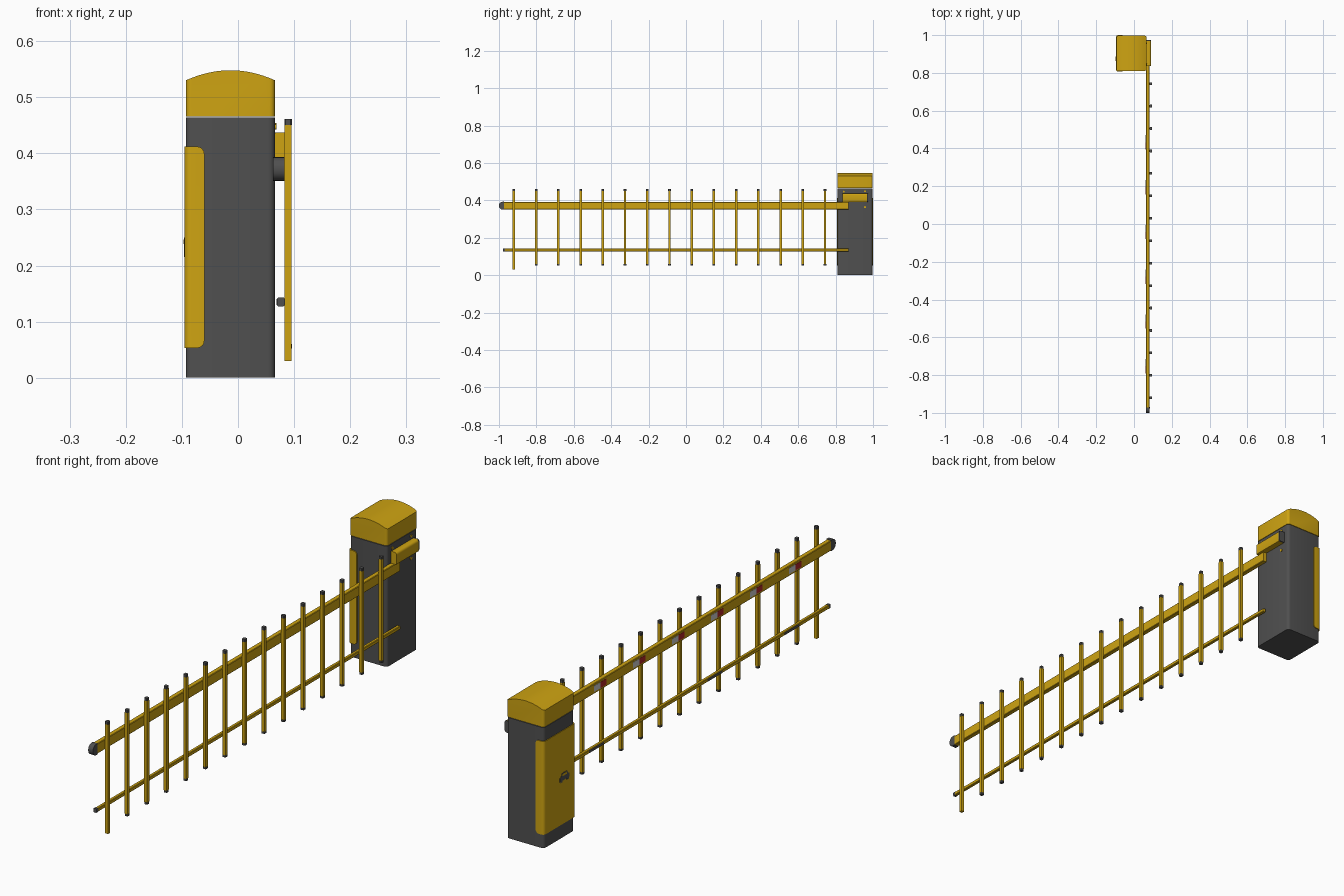
import bpy, bmesh, math
from mathutils import Vector

if "Cube" in bpy.data.objects:
    bpy.data.objects.remove(bpy.data.objects["Cube"], do_unlink=True)


def material(name, r, g, b):
    m = bpy.data.materials.new(name)
    m.diffuse_color = (r, g, b, 1)
    m.use_nodes = True
    m.node_tree.nodes["Principled BSDF"].inputs["Base Color"].default_value = (r, g, b, 1)
    return m


YELLOW = material("golden yellow", 0.62, 0.37, 0.006)
DARK = material("dark grey", 0.08, 0.08, 0.08)
WHITE = material("light grey", 0.6, 0.6, 0.6)
RED = material("red", 0.45, 0.02, 0.02)


def finish(bm, name, mat):
    bmesh.ops.recalc_face_normals(bm, faces=bm.faces)
    mesh = bpy.data.meshes.new(name)
    bm.to_mesh(mesh)
    bm.free()
    mesh.materials.append(mat)
    ob = bpy.data.objects.new(name, mesh)
    bpy.context.collection.objects.link(ob)
    bpy.ops.object.select_all(action="DESELECT")
    ob.select_set(True)
    bpy.context.view_layer.objects.active = ob
    bpy.ops.object.shade_smooth_by_angle(angle=math.radians(35))
    return ob


def round_edges(bm, rule, radius, segments):
    """Bevel the edges whose direction axis and midpoint satisfy the rule."""
    chosen = []
    for e in bm.edges:
        d = e.verts[1].co - e.verts[0].co
        axis = max(range(3), key=lambda i: abs(d[i]))
        if rule("xyz"[axis], (e.verts[0].co + e.verts[1].co) / 2):
            chosen.append(e)
    bmesh.ops.bevel(bm, geom=chosen, offset=radius, segments=segments,
                    profile=0.5, affect="EDGES", clamp_overlap=True)


def box(name, mat, x, y, z, rounding=()):
    """Box from three ranges, with a list of (rule, radius, segments) bevels."""
    bm = bmesh.new()
    bmesh.ops.create_cube(bm, size=1)
    for v in bm.verts:
        v.co = Vector([r[0] if c < 0 else r[1] for c, r in zip(v.co, (x, y, z))])
    for rule, radius, segments in rounding:
        round_edges(bm, rule, radius, segments)
    return finish(bm, name, mat)


def prism(name, mat, points, offset, place, rounding=()):
    """Extrude a flat outline; place maps each 2D point to 3D."""
    bm = bmesh.new()
    face = bm.faces.new([bm.verts.new(place(*p)) for p in points])
    grown = bmesh.ops.extrude_face_region(bm, geom=[face])["geom"]
    bmesh.ops.translate(bm, vec=offset,
                        verts=[g for g in grown if isinstance(g, bmesh.types.BMVert)])
    for rule, radius, segments in rounding:
        round_edges(bm, rule, radius, segments)
    return finish(bm, name, mat)


vertical = lambda a, m: a == "z"
lengthwise = lambda a, m: a == "y"

# Cabinet body
LEFT, RIGHT, FRONT, BACK = -0.093, 0.066, 0.811, 0.997
box("cabinet_body", DARK, (LEFT, RIGHT), (FRONT, BACK), (0, 0.464), [(vertical, 0.012, 4)])

# Domed lid
mid, half = (LEFT + RIGHT) / 2, (RIGHT - LEFT) / 2
arc = [(mid + half * t / 8, 0.548 - 0.018 * (t / 8) ** 2) for t in range(8, -9, -1)]
prism("domed_lid", YELLOW, [(LEFT, 0.466), (RIGHT, 0.466)] + arc,
      (0, BACK - FRONT, 0), lambda x, z: (x, FRONT, z),
      [(lambda a, m: a == "z", 0.012, 4)])

# Door that wraps around three sides of the cabinet
box("wraparound_door", YELLOW, (-0.0955, -0.06), (0.807, 1.0), (0.053, 0.412),
    [(lambda a, m: a == "y" and m.x > -0.07, 0.013, 4),
     (lambda a, m: a == "z" and m.x < -0.09, 0.012, 4)])

# Car pictogram on the door
car = [(0.845, 0.221), (0.905, 0.221), (0.905, 0.235), (0.897, 0.238),
       (0.89, 0.25), (0.86, 0.25), (0.853, 0.238), (0.845, 0.235)]
prism("car_pictogram", DARK, car, (-0.001, 0, 0), lambda y, z: (-0.0955, y, z))
box("car_window", YELLOW, (-0.0969, -0.0962), (0.862, 0.888), (0.238, 0.246))
for y in (0.856, 0.894):
    box("car_wheel", DARK, (-0.0965, -0.0955), (y - 0.006, y + 0.006), (0.215, 0.221))

# Arm mount with a dark end plate
box("arm_mount", YELLOW, (0.06, 0.09), (0.836, 0.969), (0.391, 0.437),
    [(lambda a, m: a == "y" and m.z > 0.43, 0.009, 4),
     (lambda a, m: a == "y" and m.z < 0.4, 0.004, 2)])
box("mount_end_plate", DARK, (0.06, 0.09), (0.969, 0.974), (0.391, 0.437), [(lengthwise, 0.007, 3)])
for y, z in ((0.844, 0.447), (0.957, 0.449), (0.957, 0.364)):
    box("mount_screw", YELLOW, (0.064, 0.0685), (y - 0.005, y + 0.005), (z - 0.005, z + 0.005),
        [(lambda a, m: a == "x", 0.0035, 2)])

# Main boom with a rounded end
box("main_boom", YELLOW, (0.063, 0.082), (-0.972, 0.868), (0.352, 0.391), [(lengthwise, 0.002, 1)])
box("boom_end_cap", DARK, (0.0625, 0.083), (-1, -0.972), (0.351, 0.393),
    [(lambda a, m: a == "x" and m.y < -0.98, 0.0195, 6)])

# Lower rail with its end cap
box("lower_rail", YELLOW, (0.07, 0.083), (-0.968, 0.868), (0.128, 0.142), [(lengthwise, 0.002, 1)])
box("rail_end_cap", DARK, (0.0695, 0.0835), (-0.978, -0.968), (0.127, 0.143), [(lengthwise, 0.003, 2)])

# Hanging pickets with caps; the outermost one is longer and open below
for i in range(15):
    y = -0.92 + i * 0.1188
    bottom = 0.03 if i == 0 else 0.06
    box("picket", YELLOW, (0.083, 0.0955), (y - 0.0065, y + 0.0065), (bottom, 0.45))
    ends = [(0.45, 0.461)] + ([(0.052, 0.06)] if i else [])
    for z in ends:
        box("picket_cap", DARK, (0.0825, 0.096), (y - 0.007, y + 0.007), z, [(vertical, 0.002, 1)])

# Reflectors on the inner side of the boom
for i in range(6):
    y = -0.753 + i * 0.237
    box("red_reflector", RED, (0.062, 0.0632), (y - 0.038, y), (0.36, 0.383))
    box("white_reflector", WHITE, (0.062, 0.0632), (y, y + 0.038), (0.36, 0.383))

# Dark strips on the inner side of the lower rail
for y in (-0.745, -0.275, 0.445):
    box("rail_strip", DARK, (0.069, 0.0702), (y - 0.045, y + 0.045), (0.13, 0.14))
